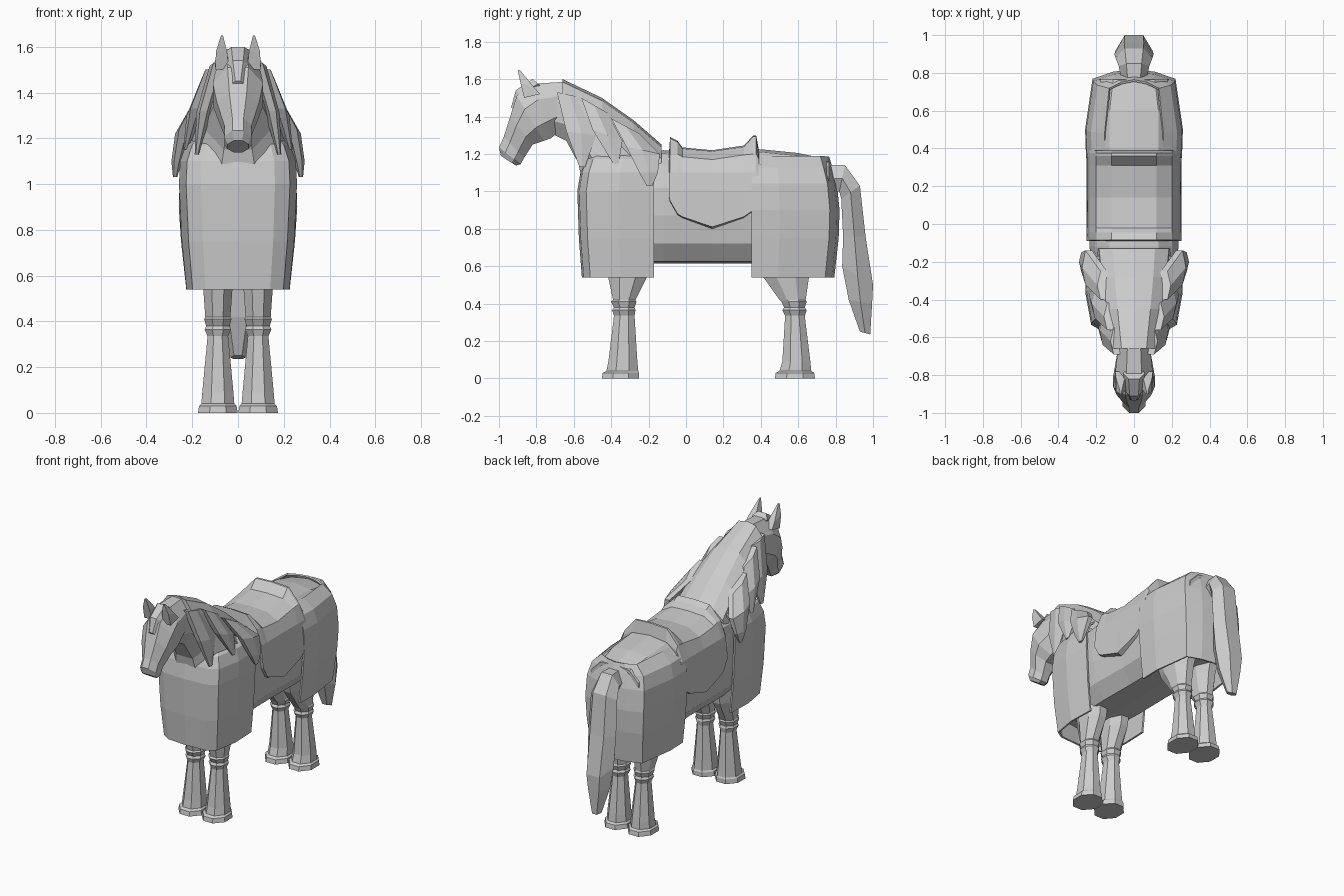
import bpy, bmesh
from math import cos, sin, pi
from mathutils import Vector


def loft(name, rings, closed=True, mirror=False, thick=0):
    """Skin a row of equal-length point rings into one flat-shaded object."""
    bm = bmesh.new()
    vs = [[bm.verts.new(p) for p in r] for r in rings]
    n = len(rings[0])
    for r, s in zip(vs, vs[1:]):
        for i in range(n if closed else n - 1):
            j = (i + 1) % n
            bm.faces.new((r[i], r[j], s[j], s[i]))
    if closed:
        bm.faces.new(vs[0])
        bm.faces.new(vs[-1])
    bmesh.ops.recalc_face_normals(bm, faces=bm.faces)
    me = bpy.data.meshes.new(name)
    bm.to_mesh(me)
    bm.free()
    ob = bpy.data.objects.new(name, me)
    bpy.context.collection.objects.link(ob)
    if mirror:
        ob.modifiers.new("Mirror", 'MIRROR')
    if thick:
        so = ob.modifiers.new("Solidify", 'SOLIDIFY')
        so.thickness, so.offset = thick, 0
    return ob


def tube(name, stations, n=8, mirror=False):
    """Each station: (y, z) of both edges, half width and x centre."""
    rings = []
    for ya, za, yb, zb, w, x in stations:
        a, b = Vector((x, ya, za)), Vector((x, yb, zb))
        k = 1 / cos(pi / n)
        rings.append([(a + b) / 2 + (a - b) / 2 * cos(t) * k + Vector((w * sin(t) * k, 0, 0))
                      for t in [(i + .5) * 2 * pi / n for i in range(n)]])
    return loft(name, rings, mirror=mirror)


def section(y, half):
    """Closed cross-section from half outline (x, z), centre to centre."""
    return [(x, y, z) for x, z in half] + [(-x, y, z) for x, z in half[::-1] if x > 0]


# Barrel of the body
loft("body", [section(y, [(0, t), (.55 * w, t - .015), (.87 * w, t - .08), (w, t - .2), (w, .87),
                          (.9 * w, .72), (.6 * w, .625), (0, .615)])
              for y, t, w in [(-.5, 1.12, .19), (-.36, 1.2, .22), (-.12, 1.22, .235), (.14, 1.2, .23),
                              (.4, 1.225, .238), (.6, 1.205, .235), (.765, 1.17, .2)]])


# Hanging cloth in front and behind, as U-shaped plans stacked upwards
def cloth(name, plan, pivot, levels):
    full = plan + [(-x, y) for x, y in plan[::-1] if x > 0]
    loft(name, [[(x * sx, pivot + (y - pivot) * sy, z) for x, y in full]
                for z, sx, sy in levels], closed=False, thick=.012)


cloth("front_cloth", [(.245, -.17), (.252, -.36), (.222, -.53), (.16, -.565), (0, -.575)], -.17,
      [(.54, .87, .94), (.75, .95, .98), (1, 1, 1), (1.1, .98, .96), (1.17, .88, .9), (1.22, .6, .75)])
cloth("rear_cloth", [(.248, .35), (.253, .5), (.215, .765), (.11, .8), (0, .815)], .35,
      [(.54, .87, .94), (.75, .96, .99), (.9, 1, 1), (1.04, .98, .97), (1.125, .88, .92), (1.185, .6, .88)])

# Saddle with raised pommel and cantle
loft("saddle", [section(y, [(0, t), (.12, t - .006), (.2, min(t - .05, 1.2)), (.236, 1.1),
                            (.247, 1.0), (.252, b), (.22, b - .01), (0, b)])
                for y, t, b in [(-.09, 1.22, .97), (-.085, 1.29, .95), (-.045, 1.27, .88), (-.02, 1.235, .865),
                                (.14, 1.22, .81), (.31, 1.245, .865), (.36, 1.30, .9), (.375, 1.30, .95),
                                (.39, 1.22, .97)]])

# Neck and head
tube("neck", [(-.78, 1.56, -.72, 1.31, .075, 0), (-.64, 1.57, -.64, 1.27, .10, 0),
              (-.45, 1.47, -.575, 1.15, .15, 0), (-.28, 1.35, -.55, 1.02, .195, 0),
              (-.12, 1.2, -.45, .9, .215, 0)])
tube("head", [(-.66, 1.585, -.66, 1.34, .085, 0), (-.82, 1.575, -.72, 1.285, .10, 0),
              (-.905, 1.51, -.76, 1.27, .11, 0), (-.94, 1.40, -.82, 1.25, .092, 0),
              (-.975, 1.29, -.865, 1.18, .06, 0), (-1.0, 1.235, -.885, 1.145, .06, 0),
              (-.99, 1.19, -.91, 1.138, .045, 0)])
tube("ear", [(-.865, 1.5, -.78, 1.52, .03, .07), (-.885, 1.58, -.815, 1.56, .024, .072),
             (-.9, 1.65, -.885, 1.645, .004, .07)], n=4, mirror=True)
tube("forelock", [(-.82, 1.6, -.76, 1.55, .05, 0), (-.91, 1.54, -.86, 1.5, .04, 0),
                  (-.935, 1.45, -.92, 1.43, .02, 0)], n=6)

# Mane: broad crest with hanging locks on both sides
loft("mane_crest", [section(y, [(0, z), (.6 * w, z - .015), (w, z - .075), (w + .015, z - .15), (0, z - .15)])
                    for y, z, w in [(-.66, 1.6, .11), (-.45, 1.5, .145), (-.28, 1.38, .17), (-.13, 1.25, .185)]])
locks = [[(-.69, 1.53, -.55, 1.5, .03, .09), (-.64, 1.32, -.48, 1.3, .028, .15), (-.57, 1.13, -.54, 1.13, .008, .18)],
         [(-.56, 1.5, -.42, 1.42, .03, .125), (-.5, 1.33, -.34, 1.27, .03, .19), (-.39, 1.15, -.36, 1.15, .008, .23)],
         [(-.4, 1.39, -.25, 1.31, .03, .16), (-.32, 1.24, -.14, 1.2, .03, .24), (-.25, 1.1, -.15, 1.1, .02, .268),
          (-.21, 1.03, -.18, 1.03, .008, .275)]]
for i, lock in enumerate(locks):
    tube(f"mane_lock_{i + 1}", lock, n=6, mirror=True)


# Legs: (z, front y, back y, half width)
def legs(name, rows):
    tube(name, [(a, z, b, z, w, .088) for z, a, b, w in rows], mirror=True)


legs("front_leg", [(0, -.45, -.25, .087), (.03, -.445, -.25, .082), (.04, -.425, -.255, .072),
                   (.09, -.415, -.26, .068), (.335, -.385, -.275, .045), (.365, -.395, -.27, .058),
                   (.38, -.385, -.275, .051), (.41, -.4, -.265, .06), (.42, -.39, -.27, .055),
                   (.56, -.42, -.2, .065), (.7, -.43, -.18, .075)])
legs("hind_leg", [(0, .475, .69, .087), (.03, .48, .685, .082), (.04, .5, .67, .072),
                  (.09, .515, .665, .068), (.335, .53, .635, .045), (.365, .515, .645, .058),
                  (.38, .525, .635, .051), (.41, .51, .645, .06), (.42, .5, .64, .055),
                  (.56, .4, .66, .065), (.7, .36, .7, .085)])

# Tail
tube("tail", [(.745, 1.14, .75, 1.0, .055, 0), (.85, 1.14, .82, 1.0, .07, 0), (.93, 1.03, .83, .96, .085, 0),
              (.96, .76, .84, .76, .09, 0), (1.0, .5, .835, .6, .085, 0), (.995, .4, .87, .42, .07, 0),
              (.985, .235, .93, .25, .03, 0)], n=6)
